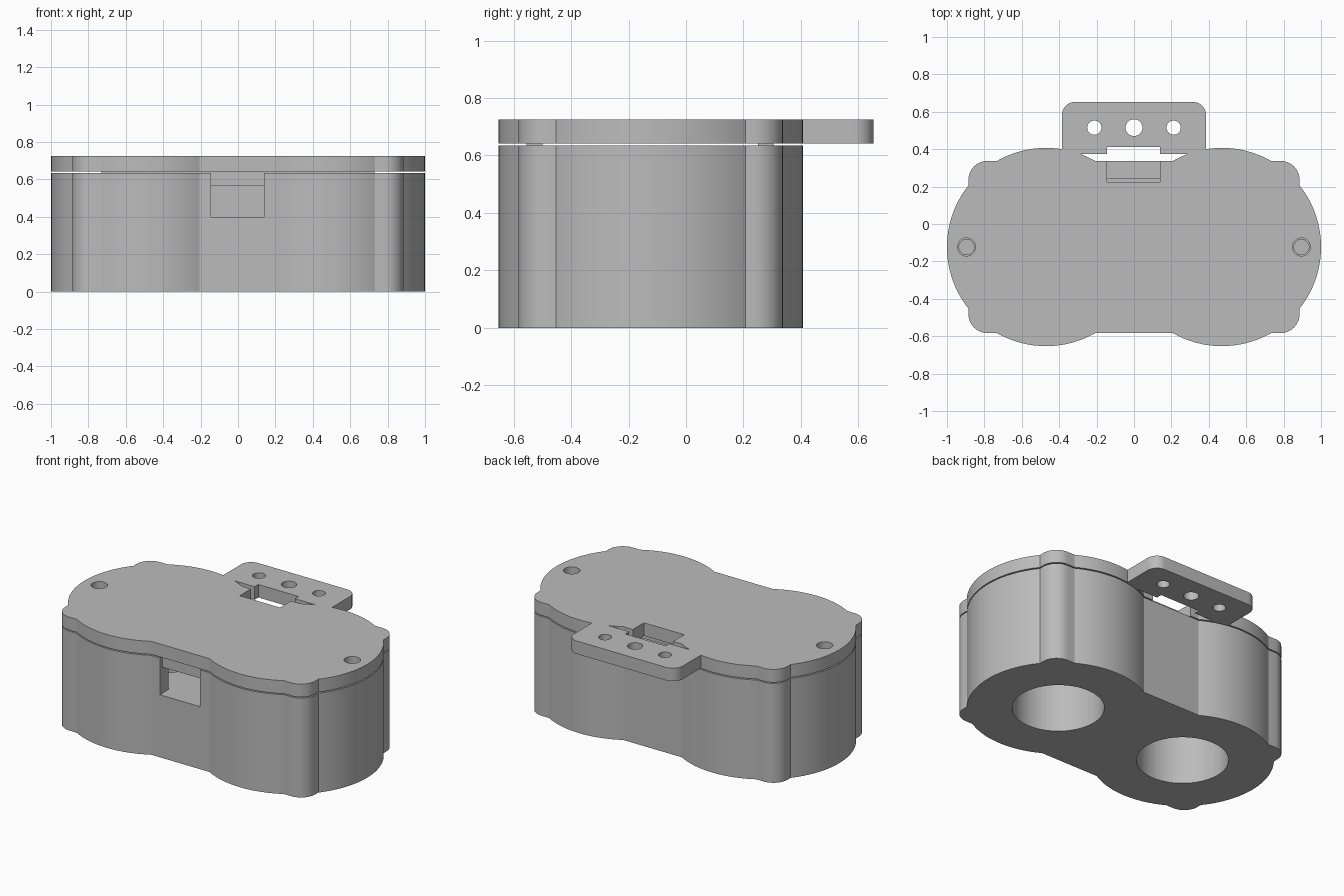
import bpy, bmesh, math

if "Cube" in bpy.data.objects:
    bpy.data.objects.remove(bpy.data.objects["Cube"])

Y0 = -0.123                       # centre line of the case
CX, R = 0.47, 0.53                # twin round barrels
HX, HY, CR = 0.885, 0.46, 0.10    # rounded block between them

grey = bpy.data.materials.new("grey plastic")
grey.diffuse_color = (0.5, 0.5, 0.5, 1)
grey.use_nodes = True
grey.node_tree.nodes["Principled BSDF"].inputs["Base Color"].default_value = grey.diffuse_color


def prism(name, pts, z0, z1):
    """Extrude a closed outline between two heights."""
    bm = bmesh.new()
    face = bm.faces.new([bm.verts.new((x, y, z0)) for x, y in pts])
    top = bmesh.ops.extrude_face_region(bm, geom=[face])["geom"]
    bmesh.ops.translate(bm, vec=(0, 0, z1 - z0),
                        verts=[v for v in top if isinstance(v, bmesh.types.BMVert)])
    bmesh.ops.recalc_face_normals(bm, faces=bm.faces)
    me = bpy.data.meshes.new(name)
    bm.to_mesh(me)
    bm.free()
    me.materials.append(grey)
    ob = bpy.data.objects.new(name, me)
    bpy.context.collection.objects.link(ob)
    return ob


def arc(cx, cy, r, a0, a1, n):
    return [(cx + r * math.cos(a0 + (a1 - a0) * i / n),
             cy + r * math.sin(a0 + (a1 - a0) * i / n)) for i in range(n + 1)]


def circle(cx, cy, r, n=48):
    return arc(cx, cy, r, 0, 2 * math.pi, n)[:-1]


def rect(x0, x1, y0, y1):
    return [(x0, y0), (x1, y0), (x1, y1), (x0, y1)]


def case_outline():
    """One quarter of the outline, mirrored twice."""
    a = math.asin(HY / R)
    b = math.acos((HX - CX) / R)
    q = arc(CX, 0, R, math.pi - a, a, 16)
    q += arc(HX - CR, HY - CR, CR, math.pi / 2, 0, 10)
    q += arc(CX, 0, R, b, 0, 16)
    half = q + [(x, -y) for x, y in reversed(q[:-1])]
    full = half + [(-x, y) for x, y in reversed(half)]
    return [(x, y + Y0) for x, y in full]


def boolean(ob, others, op="DIFFERENCE"):
    bpy.context.view_layer.objects.active = ob
    for o in others:
        m = ob.modifiers.new("cut", "BOOLEAN")
        m.operation, m.object, m.solver = op, o, "EXACT"
        bpy.ops.object.modifier_apply(modifier=m.name)
        bpy.data.objects.remove(o)


def smooth(ob):
    bpy.ops.object.select_all(action="DESELECT")
    ob.select_set(True)
    bpy.context.view_layer.objects.active = ob
    bpy.ops.object.shade_smooth_by_angle(angle=math.radians(25))


# case body: upper tray, two barrel bores, screw holes and front cable notch
body = prism("case_body", case_outline(), 0, 0.635)
cuts = [prism("tray", rect(-0.8, 0.8, -0.495, 0.24), 0.40, 0.8),
        prism("notch", rect(-0.145, 0.14, -0.7, -0.4), 0.40, 0.8)]
for s in (-1, 1):
    cuts.append(prism("bore", circle(s * CX, Y0, 0.267, 64), -0.1, 0.5))
    cuts.append(prism("screw_hole", circle(s * 0.895, Y0, 0.04, 32), 0.3, 0.8))
boolean(body, cuts)
smooth(body)

# lid with rounded mounting tab behind it
lid = prism("lid", case_outline(), 0.642, 0.725)
tab_pts = [(-0.385, 0.375), (0.385, 0.375)]
tab_pts += arc(0.315, 0.583, 0.07, 0, math.pi / 2, 10)
tab_pts += arc(-0.315, 0.583, 0.07, math.pi / 2, math.pi, 10)
boolean(lid, [prism("tab", tab_pts, 0.642, 0.725)], "UNION")

# latch slot, tab holes and lid screw holes
cuts = [prism("slot", rect(-0.145, 0.14, 0.225, 0.412), 0.5, 0.9),
        prism("tab_hole", circle(0, 0.515, 0.045, 32), 0.5, 0.9)]
for s in (-1, 1):
    cuts.append(prism("tab_hole", circle(s * 0.212, 0.515, 0.038, 32), 0.5, 0.9))
    cuts.append(prism("screw_hole", circle(s * 0.895, Y0, 0.048, 32), 0.5, 0.9))
boolean(lid, cuts)
smooth(lid)

# locating rails under the lid; the rear one is split by the latch slot
prism("front_rail", rect(-0.73, 0.73, -0.555, -0.5), 0.565, 0.645)
for side, x0, x1 in (("left", -0.73, -0.145), ("right", 0.14, 0.73)):
    prism("rear_rail_" + side, rect(x0, x1, 0.25, 0.305), 0.565, 0.645)
